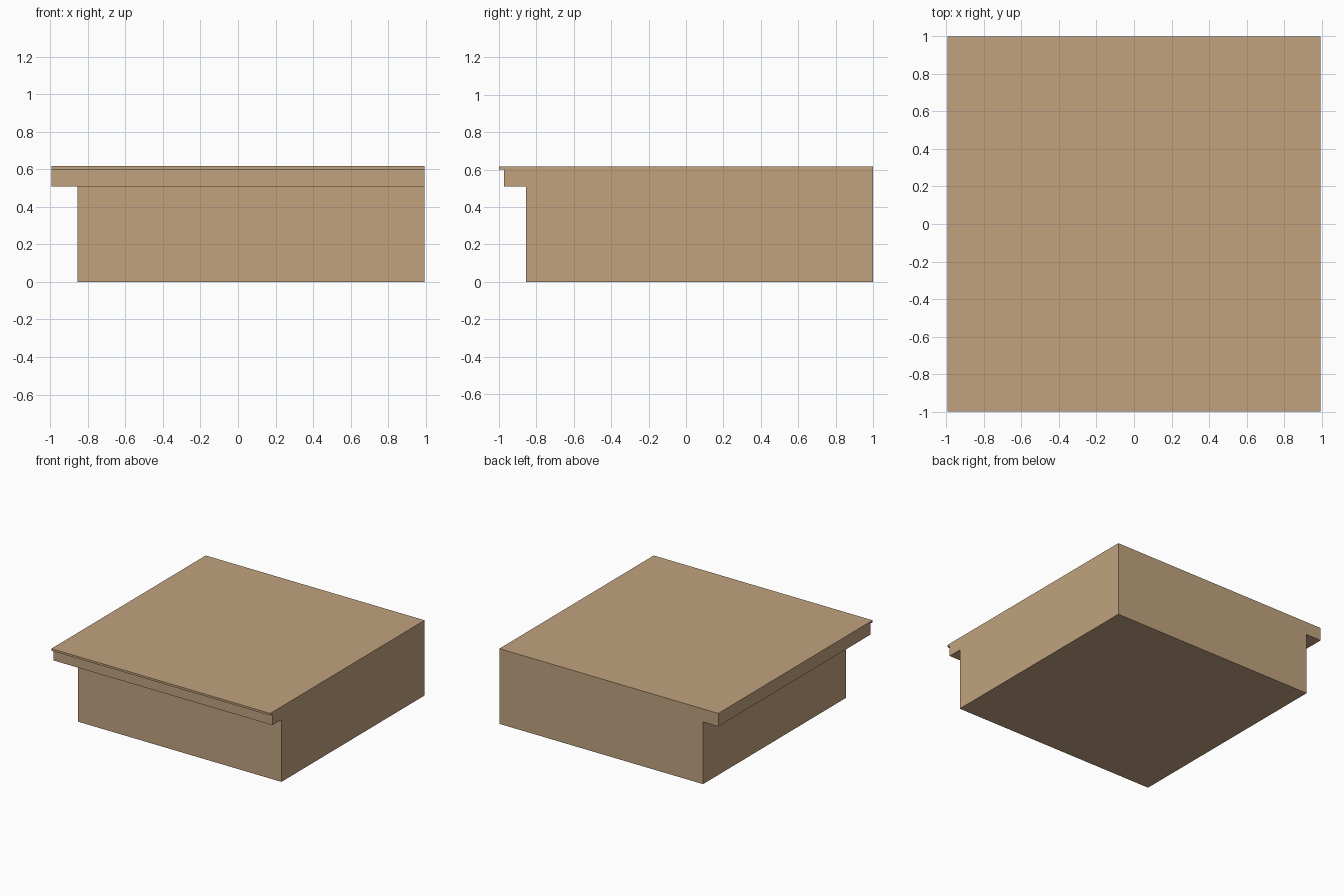
import bpy, bmesh

if "Cube" in bpy.data.objects:
    bpy.data.objects.remove(bpy.data.objects["Cube"])

HALF_X = 0.993
SLAB_Z, LIP_Z, TOP_Z = 0.51, 0.60, 0.617
BODY = -0.855  # recessed front and left faces of the lower block

tan = bpy.data.materials.new("tan")
tan.diffuse_color = (0.533, 0.361, 0.212, 1)
tan.use_nodes = True
tan.node_tree.nodes["Principled BSDF"].inputs["Base Color"].default_value = tan.diffuse_color


def extrude_profile(name, profile, x0, x1):
    """Solid made from a (y, z) outline swept along x."""
    bm = bmesh.new()
    face = bm.faces.new([bm.verts.new((x0, y, z)) for y, z in profile])
    ext = bmesh.ops.extrude_face_region(bm, geom=[face], use_keep_orig=True)
    verts = [g for g in ext["geom"] if isinstance(g, bmesh.types.BMVert)]
    bmesh.ops.translate(bm, verts=verts, vec=(x1 - x0, 0, 0))
    bmesh.ops.recalc_face_normals(bm, faces=bm.faces[:])
    mesh = bpy.data.meshes.new(name)
    bm.to_mesh(mesh)
    bm.free()
    obj = bpy.data.objects.new(name, mesh)
    bpy.context.collection.objects.link(obj)
    mesh.materials.append(tan)
    return obj


# Platform: block with overhanging slab and thin lip at the front
platform = extrude_profile("platform", [
    (BODY, 0), (1, 0), (1, TOP_Z), (-1, TOP_Z), (-1, LIP_Z),
    (-0.973, LIP_Z), (-0.973, SLAB_Z), (BODY, SLAB_Z)], -HALF_X, HALF_X)

# Undercut below the slab on the left side
cutter = extrude_profile("undercut_cutter", [
    (-1.5, -0.5), (1.5, -0.5), (1.5, SLAB_Z), (-1.5, SLAB_Z)], -1.5, BODY)
cutter.hide_render = True

cut = platform.modifiers.new("undercut", "BOOLEAN")
cut.operation = "DIFFERENCE"
cut.solver = "EXACT"
cut.object = cutter
bpy.context.view_layer.objects.active = platform
bpy.ops.object.modifier_apply(modifier=cut.name)
bpy.data.objects.remove(cutter)
